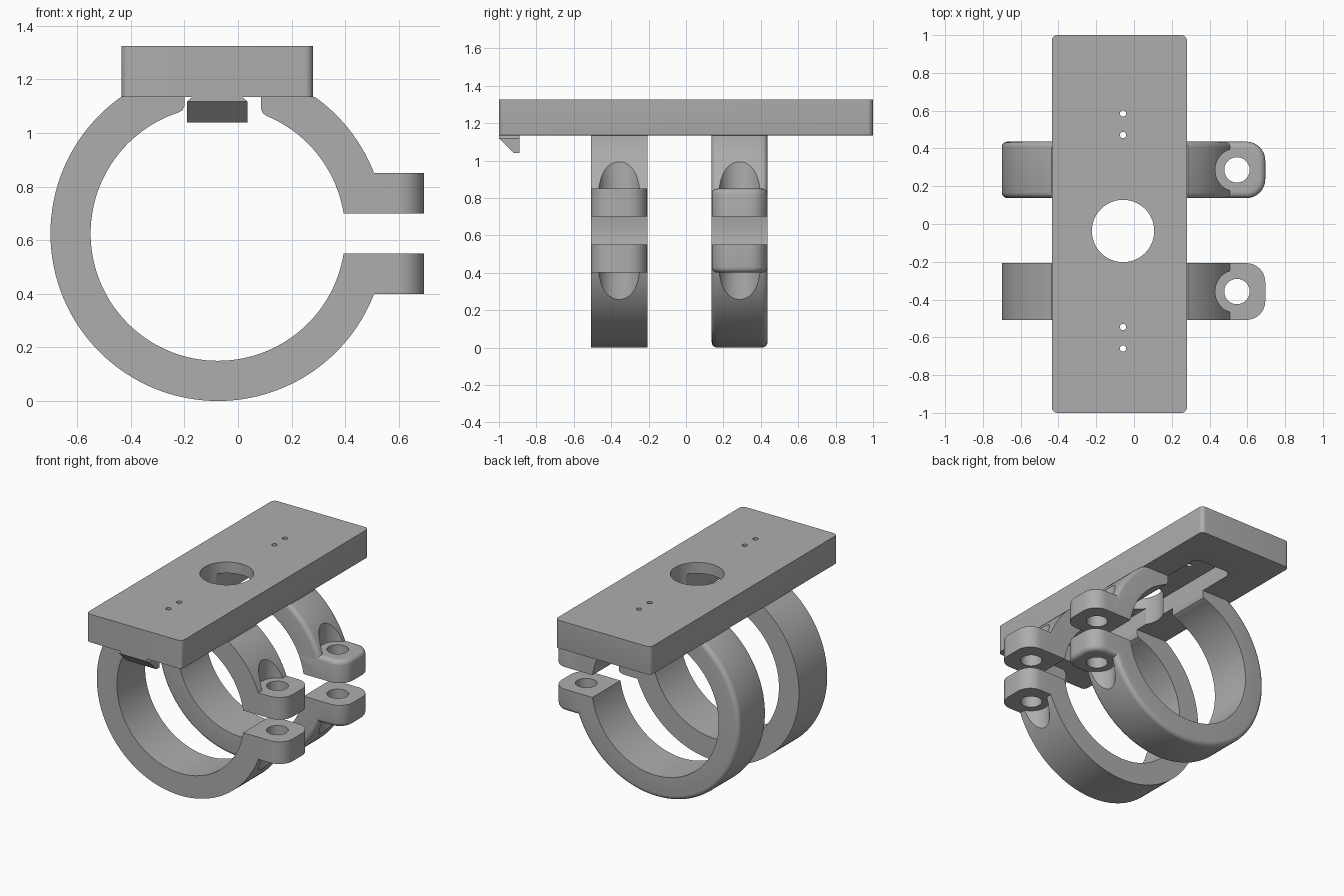
import bpy, bmesh, math
from mathutils import Matrix

cube = bpy.data.objects.get("Cube")
if cube:
    bpy.data.objects.remove(cube, do_unlink=True)

grey = bpy.data.materials.new("mid grey")
grey.use_nodes = True
colour = (0.42, 0.42, 0.42, 1)
grey.diffuse_color = colour
grey.node_tree.nodes["Principled BSDF"].inputs["Base Color"].default_value = colour


def finish(name, bm):
    bmesh.ops.recalc_face_normals(bm, faces=bm.faces)
    mesh = bpy.data.meshes.new(name)
    bm.to_mesh(mesh)
    bm.free()
    ob = bpy.data.objects.new(name, mesh)
    bpy.context.collection.objects.link(ob)
    return ob


def round_edges(bm, edges, radius, segments):
    bmesh.ops.bevel(bm, geom=edges, offset=radius, segments=segments,
                    profile=0.5, affect='EDGES', clamp_overlap=True)


def block(name, lo, hi, corner=0, top=0, bottom=0, keep_front=False):
    """Box with rounded upright corners and optional fillets round its ends."""
    bm = bmesh.new()
    bmesh.ops.create_cube(bm, size=1)
    for v in bm.verts:
        for i in range(3):
            v.co[i] = lo[i] if v.co[i] < 0 else hi[i]
    if corner:
        upright = [e for e in bm.edges if abs(e.verts[0].co.z - e.verts[1].co.z) > 0.01]
        round_edges(bm, upright, corner, 8)
    for radius, z in ((top, hi[2]), (bottom, lo[2])):
        if radius:
            rim = [e for e in bm.edges if all(abs(v.co.z - z) < 1e-4 for v in e.verts)]
            if keep_front:
                rim = [e for e in rim if max(v.co.y for v in e.verts) > lo[1] + corner / 2]
            round_edges(bm, rim, radius, 4)
    return finish(name, bm)


def cylinder(name, centre, radius, length, axis='Z', sides=48, fillet=0):
    bm = bmesh.new()
    bmesh.ops.create_cone(bm, cap_ends=True, segments=sides, radius1=radius,
                          radius2=radius, depth=length)
    if fillet:
        rim = [e for e in bm.edges if abs(e.verts[0].co.z - e.verts[1].co.z) < 1e-4]
        round_edges(bm, rim, fillet, 5)
    turn = Matrix.Rotation(math.pi / 2, 4, 'X') if axis == 'Y' else Matrix()
    bm.transform(Matrix.Translation(centre) @ turn)
    return finish(name, bm)


def prism(name, outline, along, start, end):
    """Extrude a 2D outline along 'X' (points y, z) or 'Y' (points x, z)."""
    bm = bmesh.new()
    place = (lambda p: (start, *p)) if along == 'X' else (lambda p: (p[0], start, p[1]))
    face = bm.faces.new([bm.verts.new(place(p)) for p in outline])
    out = bmesh.ops.extrude_face_region(bm, geom=[face])
    step = (end - start, 0, 0) if along == 'X' else (0, end - start, 0)
    bmesh.ops.translate(bm, vec=step,
                        verts=[g for g in out["geom"] if isinstance(g, bmesh.types.BMVert)])
    return finish(name, bm)


def combine(ob, tool, operation='DIFFERENCE'):
    mod = ob.modifiers.new("combine", 'BOOLEAN')
    mod.operation, mod.solver, mod.object = operation, 'EXACT', tool
    bpy.context.view_layer.objects.active = ob
    bpy.ops.object.modifier_apply(modifier=mod.name)
    bpy.data.objects.remove(tool, do_unlink=True)


def dress(ob):
    ob.data.materials.clear()
    ob.data.materials.append(grey)
    bpy.ops.object.select_all(action='DESELECT')
    ob.select_set(True)
    bpy.context.view_layer.objects.active = ob
    bpy.ops.object.shade_smooth_by_angle(angle=math.radians(30))


CX, CZ = -0.075, 0.625          # clamp ring axis
R_OUT, R_IN = 0.625, 0.475
UNDER, TOP = 1.135, 1.325       # mounting plate
SLOT = (-0.2, 0.085)
HX, HY = -0.058, -0.037         # centre of the plate opening

# Mounting plate with pocket, central opening and screw holes
plate = block("mounting_plate", (-0.435, -1, UNDER), (0.28, 1, TOP),
              corner=0.03, bottom=0.022, keep_front=True)
combine(plate, block("pocket", (SLOT[0], HY - 0.75, 1), (SLOT[1], HY + 0.75, 1.25), corner=0.05))
combine(plate, cylinder("opening", (HX, HY, 1.25), 0.165, 0.6, sides=64))
for offset in (-0.622, -0.508, 0.508, 0.622):
    combine(plate, cylinder("screw_hole", (HX, HY + offset, 1.25), 0.017, 0.6, sides=20))
dress(plate)

# Hook under the front end
hook = prism("front_hook", [(-1, UNDER + 0.005), (-1, 1.118), (-0.92, 1.04),
                            (-0.89, 1.04), (-0.89, UNDER + 0.005)], 'X', -0.19, 0.035)
for side, x in ((1, -0.19), (-1, 0.035)):
    combine(hook, prism("hook_chamfer", [(x - side * 0.01, 1.108), (x + side * 0.03, 1.145),
                                         (x - side * 0.01, 1.145)], 'Y', -1.1, -0.8))
dress(hook)


# Split clamp rings with bolt ears; the back one has softened outer edges
def clamp(name, y0, y1, fillet):
    mid, width = (y0 + y1) / 2, y1 - y0
    ring = cylinder(name, (CX, mid, CZ), R_OUT, width, 'Y', 128, fillet)
    combine(ring, block("ears", (0.25, y0, 0.4), (0.695, y1, 0.85),
                        corner=0.1, top=fillet, bottom=fillet), 'UNION')
    combine(ring, cylinder("bore", (CX, mid, CZ), R_IN, 1, 'Y', 128))
    combine(ring, block("gap", (0.2, y0 - 0.1, 0.55), (1, y1 + 0.1, 0.7)))
    combine(ring, block("flat", (-1, y0 - 0.1, UNDER), (1, y1 + 0.1, 2)))
    # cable slot with rounded lower lips
    combine(ring, prism("slot", [(SLOT[0], 1.3), (SLOT[0], 1.1), (-0.207, 1.085), (-0.225, 1.075),
                                 (-0.25, 1.05), (0.125, 1.04), (0.108, 1.063), (0.092, 1.075),
                                 (SLOT[1], 1.092), (SLOT[1], 1.3)], 'Y', y0 - 0.1, y1 + 0.1))
    # bolt hole and the clearance above and below the ears
    combine(ring, cylinder("bolt_hole", (0.545, mid, CZ), 0.067, 1))
    for z in (0.85 + 0.25, 0.4 - 0.25):
        combine(ring, cylinder("clearance", (0.545, mid, z), 0.115, 0.5))
    dress(ring)


clamp("front_clamp", -0.508, -0.207, 0)
clamp("back_clamp", 0.137, 0.436, 0.03)
